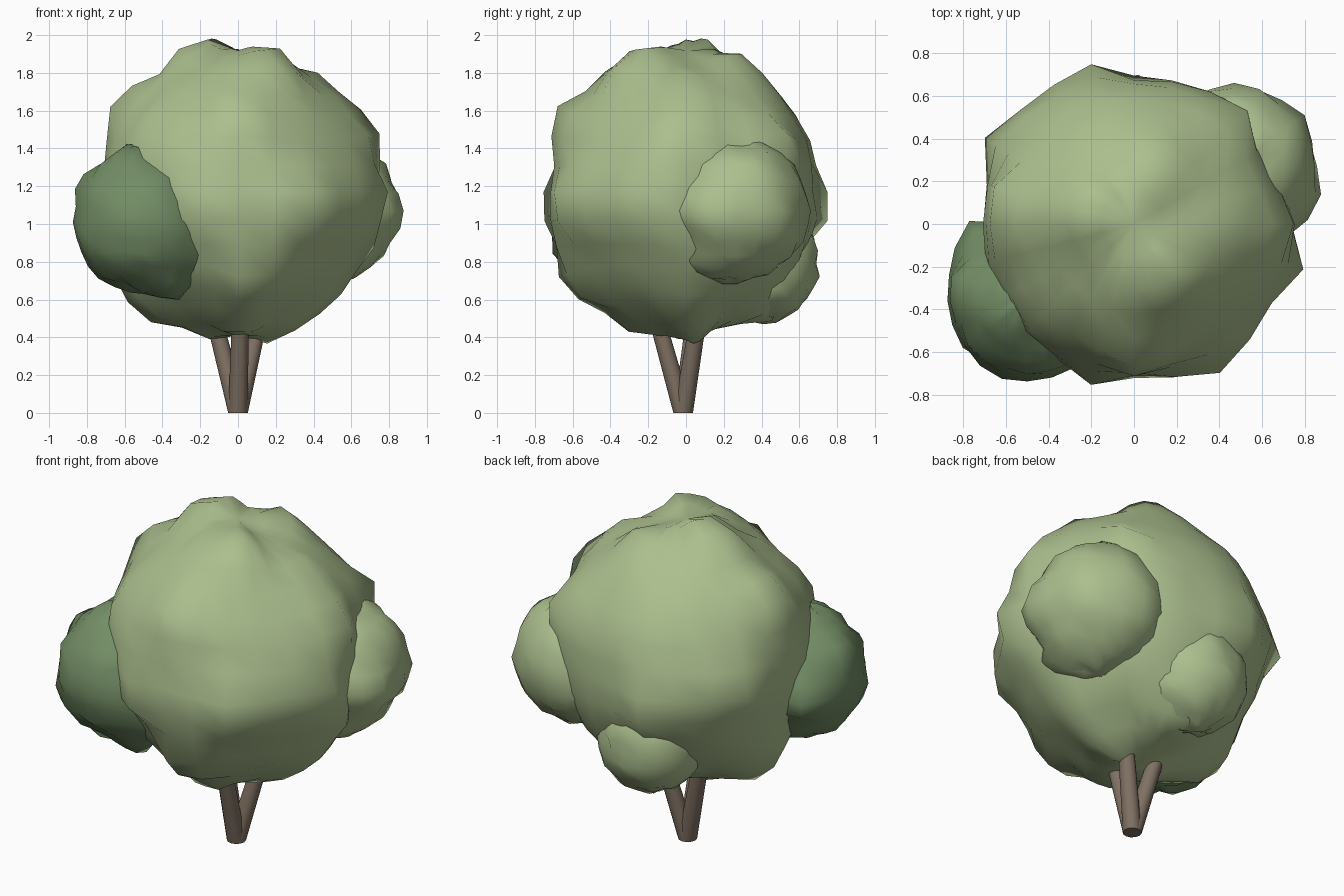
import bpy, bmesh, math, random
from mathutils import Vector

if "Cube" in bpy.data.objects:
    bpy.data.objects.remove(bpy.data.objects["Cube"])

random.seed(4)


def material(name, rgb):
    m = bpy.data.materials.new(name)
    m.diffuse_color = (*rgb, 1)
    m.use_nodes = True
    m.node_tree.nodes["Principled BSDF"].inputs["Base Color"].default_value = m.diffuse_color
    return m


LEAF = material("leaf_light", (0.41, 0.52, 0.27))
DARK = material("leaf_dark", (0.17, 0.265, 0.13))
BARK = material("bark", (0.215, 0.165, 0.125))


def add_object(name, bm, mat, angle):
    mesh = bpy.data.meshes.new(name)
    bm.to_mesh(mesh)
    bm.free()
    mesh.materials.append(mat)
    ob = bpy.data.objects.new(name, mesh)
    bpy.context.collection.objects.link(ob)
    bpy.context.view_layer.objects.active = ob
    ob.select_set(True)
    bpy.ops.object.shade_smooth_by_angle(angle=math.radians(angle))
    ob.select_set(False)


def foliage(name, center, radius, knobs, mat, jitter, width=0.3, segments=20, rings=14):
    """Lumpy ball whose surface is pulled through the given knob points."""
    c = Vector(center)
    pulls = [((Vector(k) - c).normalized(), (Vector(k) - c).length) for k in knobs]
    bm = bmesh.new()
    bmesh.ops.create_uvsphere(bm, u_segments=segments, v_segments=rings, radius=1)
    for v in bm.verts:
        d = v.co.normalized()
        ws = [math.exp(-(d.angle(p) / width) ** 2) for p, _ in pulls]
        push = sum(w * (r - radius) for w, (_, r) in zip(ws, pulls))
        push /= max(1, sum(ws))
        v.co = c + d * (radius + push + random.uniform(-jitter, jitter))
    add_object(name, bm, mat, 80)


# main crown
crown = [
    (-.16, .03, 2.01), (.05, -.2, 1.94), (.2, -.3, 1.91), (.12, .28, 1.9),
    (0, -.02, 1.88), (.45, 0, 1.77), (.68, 0, 1.56), (.77, -.1, 1.42),
    (.79, -.26, 1.1), (.74, 0, .9), (.5, -.68, 1.1), (-.25, -.77, 1.08),
    (.22, -.7, 1.05), (.15, 0, .37), (-.2, -.05, .4), (0, -.15, .46),
    (-.48, 0, .51), (-.62, 0, .6), (.4, 0, .5), (.56, 0, .63),
    (.05, -.58, .6), (0, -.28, .4), (.1, -.69, .77), (0, -.69, 1.6),
    (-.05, -.42, 1.8), (-.69, .1, 1.57), (-.6, .05, 1.71), (-.3, .1, 1.91),
    (-.67, .47, 1.2), (-.26, .78, 1.08), (.53, .56, 1.45), (.25, .66, 1.2),
    (0, .68, 1.2), (-.5, -.47, 1.5), (0, .43, .48), (0, .42, 1.77),
]
foliage("main_crown", (0, 0, 1.17), 0.715, crown, LEAF, 0.012, 0.19, 24, 16)

# side clumps
foliage("dark_clump", (-.5, -.36, 1.01), 0.37,
        [(-.57, -.38, 1.42), (-.84, -.3, 1.26), (-.13, -.5, .8), (-.3, -.45, .62),
         (-.79, 0, 1.0)],
        DARK, 0.015)
foliage("right_clump", (.47, .27, 1.07), 0.375,
        [(.88, .07, 1.05), (.79, .5, 1.15), (.53, .65, 1.15), (.78, .3, 1.32),
         (.6, .05, .72), (.6, .35, 1.42), (.62, -.12, 1.08)],
        LEAF, 0.018)
foliage("back_clump", (-.07, .41, .79), 0.30,
        [(-.08, .7, .8), (-.08, .62, 1.02), (-.05, .43, .48)],
        LEAF, 0.015)

# three leaning stems sharing one foot
for i in range(3):
    a = math.radians(-85 + 120 * i)
    bm = bmesh.new()
    bmesh.ops.create_cone(bm, cap_ends=True, segments=12, radius1=.052, radius2=.042, depth=.65)
    for v in bm.verts:
        z = v.co.z + .325
        v.co = Vector((v.co.x + .28 * z * math.cos(a), v.co.y - .015 + .28 * z * math.sin(a), z))
    add_object(f"stem_{i + 1}", bm, BARK, 40)
